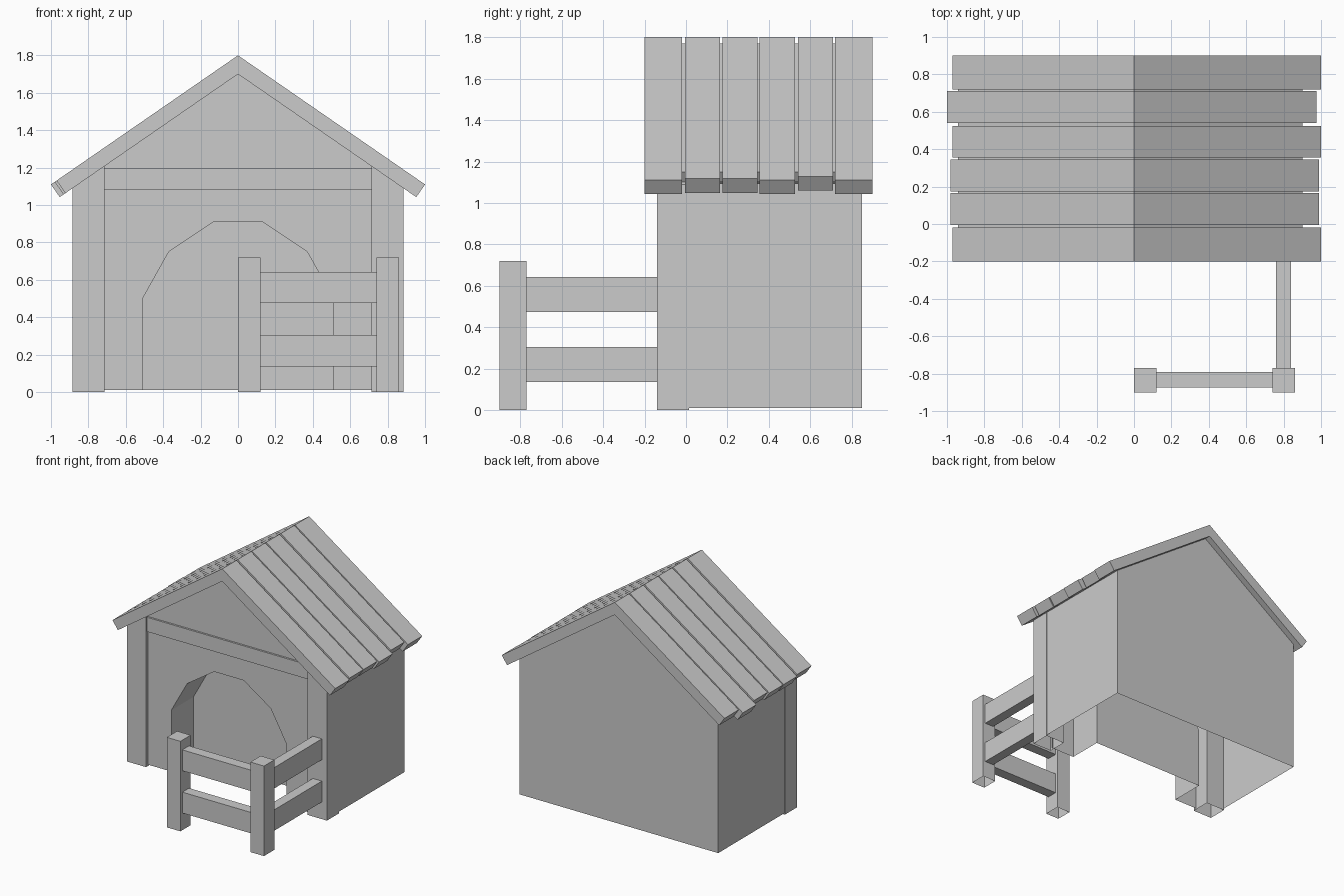
import bpy, bmesh

if "Cube" in bpy.data.objects:
    bpy.data.objects.remove(bpy.data.objects["Cube"])

SLOPE = 0.69


def finish(name, bm):
    me = bpy.data.meshes.new(name)
    bm.to_mesh(me)
    bm.free()
    ob = bpy.data.objects.new(name, me)
    bpy.context.collection.objects.link(ob)
    return ob


def prism(name, profile, y0, y1, open_bottom=False):
    """Extrude an xz profile along y."""
    bm = bmesh.new()
    f = bm.faces.new([bm.verts.new((x, y0, z)) for x, z in profile])
    ext = bmesh.ops.extrude_face_region(bm, geom=[f], use_keep_orig=True)
    verts = [g for g in ext["geom"] if isinstance(g, bmesh.types.BMVert)]
    bmesh.ops.translate(bm, verts=verts, vec=(0, y1 - y0, 0))
    bmesh.ops.recalc_face_normals(bm, faces=bm.faces)
    if open_bottom:
        low = [f for f in bm.faces if all(v.co.z < 0.001 for v in f.verts)]
        bmesh.ops.delete(bm, geom=low, context='FACES')
    return finish(name, bm)


def box(name, x, y, z, open_bottom=False):
    return prism(name, [(x[0], z[0]), (x[1], z[0]), (x[1], z[1]), (x[0], z[1])],
                 y[0], y[1], open_bottom)


def sheet(name, polys):
    bm = bmesh.new()
    for p in polys:
        bm.faces.new([bm.verts.new(c) for c in p])
    bmesh.ops.remove_doubles(bm, verts=bm.verts, dist=1e-4)
    return finish(name, bm)


def under(x):
    return 1.70 - SLOPE * abs(x)


def chevron(left, right, top, thick):
    """Gable roof section with ends cut square to the slope."""
    def zt(x):
        return top - SLOPE * abs(x)
    cut = thick * SLOPE / (1 + SLOPE ** 2)
    return [(left, zt(left)), (0, top), (right, zt(right)),
            (right - cut, zt(right - cut) - thick), (0, top - thick),
            (left + cut, zt(left + cut) - thick)]


# Back and side walls, open underneath
W, Y0, Y1, B = 0.88, 0.0, 0.85, 0.01
e = under(W)
sheet("house_walls", [
    [(W, Y1, B), (-W, Y1, B), (-W, Y1, e), (0, Y1, 1.70), (W, Y1, e)],
    [(W, Y0, B), (W, Y1, B), (W, Y1, e), (W, Y0, e)],
    [(-W, Y1, B), (-W, Y0, B), (-W, Y0, e), (-W, Y1, e)],
])

# Front wall with arched doorway, jambs and closed recess
half = [(0.51, B), (0.51, 0.5), (0.37, 0.75), (0.13, 0.91)]
arch = half + [(-x, z) for x, z in reversed(half)]
FY, RY, w = -0.115, 0.165, 0.72
outer = [(-w, B), (-w, under(w)), (0, 1.70), (w, under(w)), (w, B)]
sheet("front_wall", [[(x, FY, z) for x, z in reversed(arch + outer)]])
sheet("door_recess",
      [[(a[0], FY, a[1]), (a[0], RY, a[1]), (b[0], RY, b[1]), (b[0], FY, b[1])]
       for a, b in zip(arch, arch[1:])]
      + [[(x, RY, z) for x, z in reversed(arch)]])

# Cross beam under the gable
box("front_beam", (-0.72, 0.72), (-0.13, -0.10), (1.08, 1.195))

# Corner posts, cut to the roof slope
for side, s in (("left", -1), ("right", 1)):
    prism(side + "_corner_post",
          [(s * 0.715, 0), (s * 0.885, 0), (s * 0.885, under(0.885)),
           (s * 0.715, under(0.715))], -0.14, 0.015, True)

# Roof deck and planks of uneven length
prism("roof_deck", chevron(-0.94, 0.90, 1.77, 0.07), -0.16, 0.87)
planks = [(-0.20, -0.02, -0.97, 1.00), (-0.005, 0.165, -0.98, 0.99),
          (0.175, 0.345, -0.98, 0.99), (0.355, 0.525, -0.97, 1.00),
          (0.54, 0.71, -1.00, 0.975), (0.72, 0.90, -0.97, 1.00)]
for i, (a, b, l, r) in enumerate(planks):
    prism(f"roof_plank_{i + 1}", chevron(l, r, 1.80, 0.10), a, b)

# Fence posts and rails
for i, x in enumerate((0.0, 0.74)):
    box(f"fence_post_{i + 1}", (x, x + 0.12), (-0.90, -0.77), (0, 0.72), True)
for i, z in enumerate((0.137, 0.475)):
    box(f"front_rail_{i + 1}", (0.11, 0.75), (-0.875, -0.79), (z, z + 0.167))
    box(f"side_rail_{i + 1}", (0.76, 0.84), (-0.78, -0.135), (z, z + 0.167))
